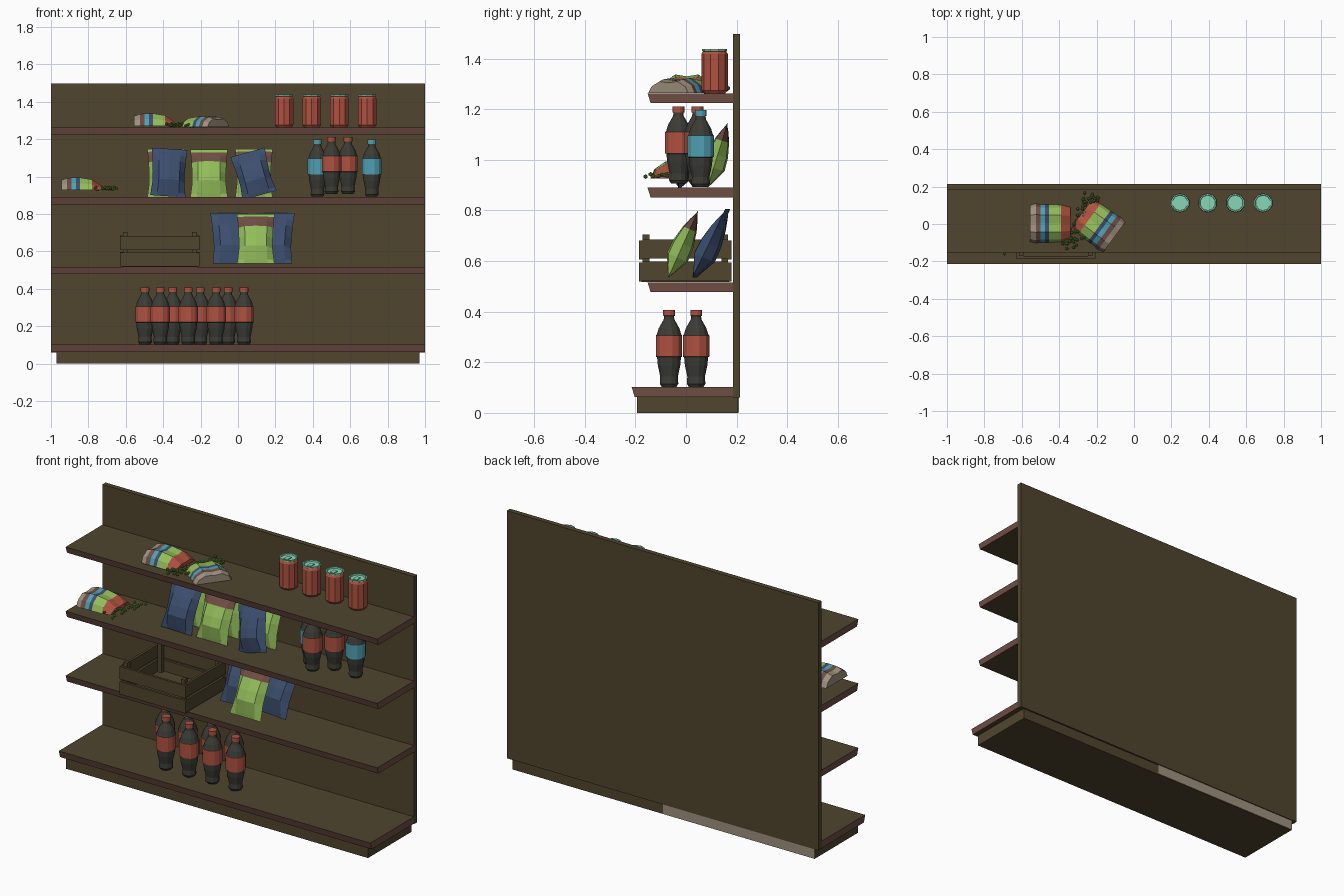
import bpy, bmesh, math, random
from mathutils import Matrix, Vector

if "Cube" in bpy.data.objects:
    bpy.data.objects.remove(bpy.data.objects["Cube"])
random.seed(4)

def lin(c):
    c /= 255
    return c / 12.92 if c < 0.04 else ((c + 0.055) / 1.055) ** 2.4

# Palette
COL = {"wood": (80, 69, 46), "trim": (110, 77, 68), "dark": (60, 60, 54), "red": (176, 82, 64),
       "blue": (80, 160, 180), "navy": (60, 78, 110), "green": (146, 188, 90),
       "mint": (135, 214, 182), "beige": (158, 145, 126), "pea": (88, 132, 50)}
NAMES = list(COL)
MATS = []
for n, c in COL.items():
    m = bpy.data.materials.new(n)
    m.diffuse_color = (*[lin(v) for v in c], 1)
    m.use_nodes = True
    m.node_tree.nodes["Principled BSDF"].inputs["Base Color"].default_value = m.diffuse_color
    MATS.append(m)
I = {n: i for i, n in enumerate(NAMES)}

def finish(bm, name, mat=None, normals=True):
    if normals:
        bmesh.ops.recalc_face_normals(bm, faces=bm.faces)
    if mat:
        for f in bm.faces:
            f.material_index = I[mat]
    me = bpy.data.meshes.new(name)
    bm.to_mesh(me)
    bm.free()
    for m in MATS:
        me.materials.append(m)
    ob = bpy.data.objects.new(name, me)
    bpy.context.collection.objects.link(ob)
    return ob

def add_box(bm, lo, hi):
    lo, hi = Vector(lo), Vector(hi)
    return bmesh.ops.create_cube(bm, size=1, matrix=Matrix.Translation((lo + hi) / 2)
                                 @ Matrix.Diagonal((*(hi - lo), 1)))["verts"]

def box(name, lo, hi, mat):
    bm = bmesh.new()
    add_box(bm, lo, hi)
    return finish(bm, name, mat)

def lathe(name, prof, mats, pos, n):
    """Spin (radius, height) points; mats names the colour of each band."""
    bm = bmesh.new()
    rings = [[bm.verts.new((pos[0] + r * math.cos(2 * math.pi * (i + .5) / n),
                            pos[1] + r * math.sin(2 * math.pi * (i + .5) / n), pos[2] + z))
              for i in range(n)] for r, z in prof]
    for a, b, m in zip(rings, rings[1:], mats):
        for i in range(n):
            j = (i + 1) % n
            bm.faces.new((a[i], a[j], b[j], b[i])).material_index = I[m]
    bm.faces.new(rings[0][::-1]).material_index = I[mats[0]]
    bm.faces.new(rings[-1]).material_index = I[mats[-1]]
    return bm, name

# Shelving unit
box("back_panel", (-1, .185, .06), (1, .214, 1.497), "wood")
box("plinth", (-.97, -.193, 0), (.97, .205, .065), "wood")
box("plinth_back_plate", (-.97, .203, .002), (0, .209, .06), "beige")

def shelf(name, front, back, z0, z1):
    bm = bmesh.new()
    for v in add_box(bm, (-1, front, z0), (1, back, z1)):
        if v.co.y < 0 and v.co.z < (z0 + z1) / 2:
            v.co.y += .012          # undercut front edge
    for f in bm.faces:
        f.normal_update()
        f.material_index = I["wood" if abs(f.normal.z) > .8 else "trim"]
    finish(bm, name)

shelf("base_shelf", -.215, .186, .063, .103)
for i, z in enumerate((.516, .89, 1.263)):
    shelf(f"shelf_{i + 1}", -.152, .186, z - .038, z)

# Bottles
BOT = [(.030, 0), (.038, .012), (.036, .04), (.046, .085), (.049, .117), (.054, .119), (.054, .203),
       (.050, .207), (.042, .232), (.022, .266), (.020, .280), (.024, .281), (.024, .304)]

def bottle(i, x, y, z, label):
    mats = ["dark"] * 5 + [label] + ["dark"] * 4 + [label] * 2
    finish(*lathe(f"bottle_{i}", BOT, mats, (x, y, z), 12))

spots = [(-.415 + .149 * k, -.067, .103, "red") for k in range(4)]
spots += [(-.497 + .148 * k, .04, .103, "red") for k in range(4)]
spots += [(.50, -.03, .907, "red"), (.588, .045, .907, "red"),
          (.425, .055, .893, "blue"), (.715, .058, .893, "blue")]
for i, s in enumerate(spots):
    bottle(i, *s)

# Cans with pull tabs
CAN = [(.042, 0), (.052, .012), (.052, .155), (.046, .166), (.050, .168), (.050, .175), (.043, .175), (.041, .168)]
for i in range(4):
    x = .246 + .148 * i
    bm, name = lathe(f"can_{i}", CAN, ["red"] * 3 + ["mint"] * 4, (x, .113, 1.263), 10)
    finish(bm, name)
    box(f"can_tab_{i}", (x - .012, .085, 1.43), (x + .012, .122, 1.436), "mint")

# Upright pillow bags
ROWS = [(0, 0), (.07, .25), (.3, 1), (.5, .95), (.72, .65), (.86, .33), (.94, .1), (1, 0)]
COLS = [(-1, 0), (-.62, .85), (0, 1), (.62, .85), (1, 0)]

def bag(name, mat, band, pos, lean, roll=0, yaw=0, w=.1, h=.27, t=.045):
    bm = bmesh.new()
    mx = (Matrix.Translation(pos) @ Matrix.Rotation(yaw, 4, 'Z') @ Matrix.Rotation(-lean, 4, 'X')
          @ Matrix.Rotation(roll, 4, 'Y'))
    for side in (-1, 1):
        g = [[bm.verts.new(mx @ Vector((u * w * (1 - .1 * tv * abs(u)), side * t * tu * tv, v * h)))
              for u, tu in COLS] for v, tv in ROWS]
        for r in range(len(ROWS) - 1):
            for c in range(len(COLS) - 1):
                f = bm.faces.new((g[r][c], g[r][c + 1], g[r + 1][c + 1], g[r + 1][c]))
                f.material_index = I[band if r in (4, 5) and band else mat]
    bmesh.ops.remove_doubles(bm, verts=bm.verts, dist=1e-4)
    finish(bm, name)

G, N = ("green", "trim"), ("navy", "")
bag("green_bag_left", *G, (-.385, .085, .89), .3)
bag("green_bag_back", *G, (-.155, .085, .89), .3)
bag("green_bag_right", *G, (.085, .085, .89), .3)
bag("green_bag_middle", *G, (-.155, -.02, .89), .35)
bag("navy_bag_left", *N, (-.375, -.03, .895), .35, .07, .1, w=.095)
bag("navy_bag_right", *N, (.115, -.03, .90), .35, -.29, -.1, w=.095, h=.255)
bag("low_green_bag", *G, (.095, -.07, .535), .42, w=.1, h=.29)
bag("low_navy_bag_left", *N, (-.035, .035, .535), .45, 0, .1, h=.3)
bag("low_navy_bag_right", *N, (.19, .035, .535), .45, 0, -.1, h=.3)

# Snack packs lying down, striped along their length
SECT = [(0, .9, .8), (.03, .98, .95), (.055, .94, 1), (.08, .94, 1), (.1, .94, 1), (.165, .92, .85), (.215, .8, .35)]
STRIPE = ["beige", "trim", "blue", "navy", "green", "red"]
ARCH = [(-1, 0), (-.85, .5), (-.45, .9), (0, .8), (.45, .9), (.85, .5), (1, 0)]

def pack(name, pos, ang, hgt=.075):
    bm = bmesh.new()
    mx = Matrix.Translation(pos) @ Matrix.Rotation(ang, 4, 'Z')
    rings = [[bm.verts.new(mx @ Vector((x, y * .108 * w, z * hgt * h))) for y, z in ARCH] for x, w, h in SECT]
    n = len(ARCH)
    for a, b, m in zip(rings, rings[1:], STRIPE):
        for i in range(n):
            j = (i + 1) % n
            bm.faces.new((a[i], a[j], b[j], b[i])).material_index = I[m]
    bm.faces.new(rings[0]).material_index = I["beige"]
    bm.faces.new(rings[-1]).material_index = I["red"]
    finish(bm, name)

pack("snack_pack_left", (-.555, .003, 1.27), 0)
pack("snack_pack_right", (-.105, -.07, 1.265), 2.51, .062)
pack("snack_pack_low", (-.945, -.035, .927), 0)

# Spilled peas
def peas(name, a, b, z, count, spread):
    bm = bmesh.new()
    for _ in range(count):
        p = Vector(a).lerp(Vector(b), random.random())
        loc = (p.x + random.uniform(-spread, spread), p.y + random.uniform(-.02, .02),
               z + random.uniform(0, .012))
        bmesh.ops.create_icosphere(bm, subdivisions=1, radius=.009, matrix=Matrix.Translation(loc))
    finish(bm, name, "pea")

peas("peas_top", (-.34, -.13), (-.22, .16), 1.272, 75, .045)
peas("peas_low", (-.74, -.15), (-.69, .08), .932, 45, .05)

# Crate: corner posts, two slats per side, floor
bm = bmesh.new()
X0, X1, Y0, Y1 = -.63, -.207, -.185, .18
for x in (X0 + .014, X1 - .04):
    for y in (Y0 + .014, Y1 - .04):
        add_box(bm, (x, y, .517), (x + .026, y + .026, .705))
for k, z in enumerate((.52, .607)):
    for y in (Y0, Y1 - .014):
        add_box(bm, (X0, y, z), (X1, y + .014, z + .074))
    for x in (X0, X1 - .014):
        add_box(bm, (x, Y0 + .014, z + .004), (x + .014, Y1 - .014, z + .078))
add_box(bm, (X0 + .01, Y0 + .01, .517), (X1 - .01, Y1 - .01, .53))
finish(bm, "crate", "wood")
